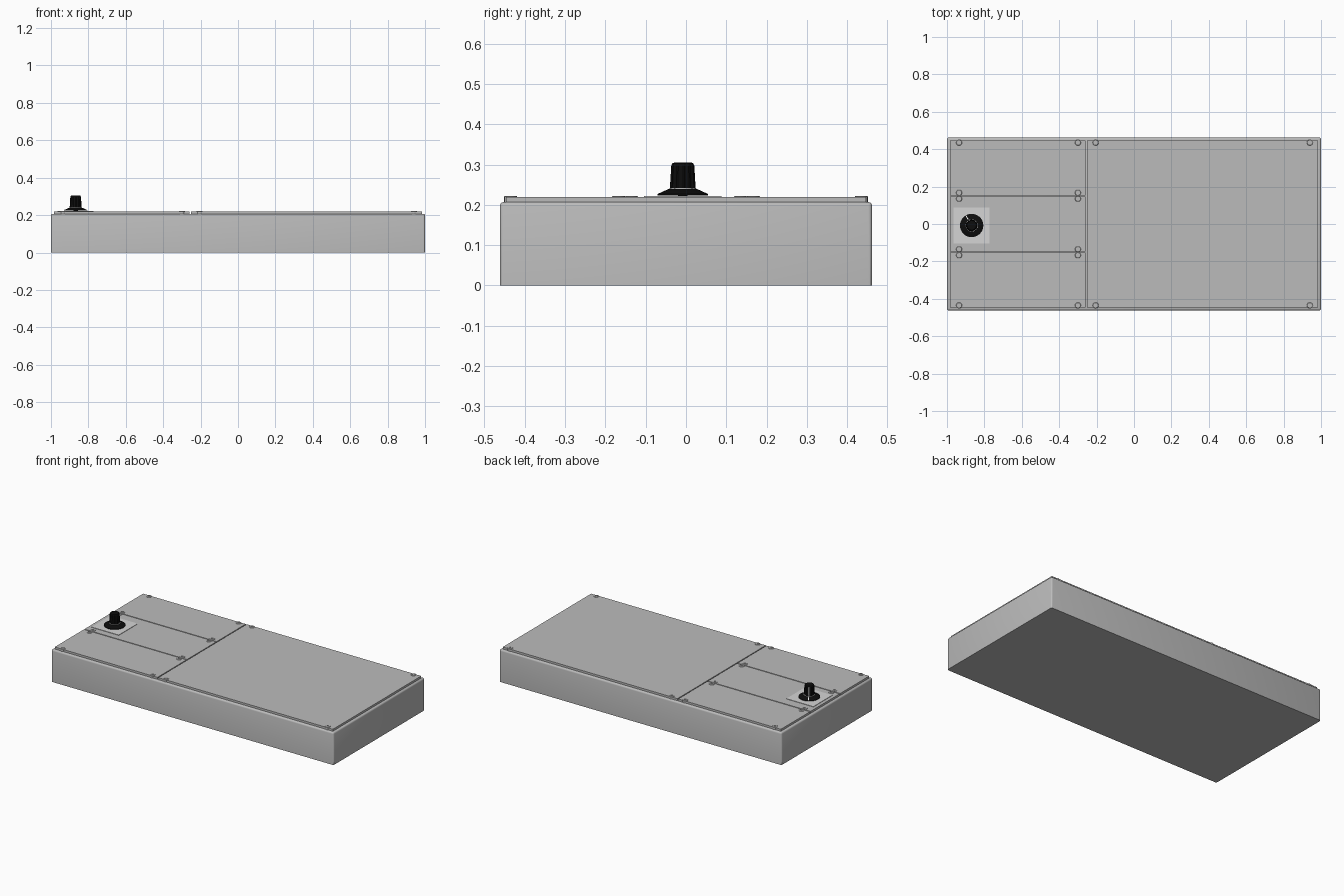
import bpy, bmesh, math
from mathutils import Matrix, Vector

if "Cube" in bpy.data.objects:
    bpy.data.objects.remove(bpy.data.objects["Cube"])


def material(name, v):
    m = bpy.data.materials.new(name)
    m.diffuse_color = (v, v, v, 1)
    m.use_nodes = True
    m.node_tree.nodes["Principled BSDF"].inputs["Base Color"].default_value = m.diffuse_color
    return m


GREY = material("casing grey", 0.50)
PALE = material("pale dial plate", 0.66)
BLACK = material("knob black", 0.004)
WHITE = material("marker white", 0.85)


def finish(bm, name, mat, smooth=False):
    bmesh.ops.recalc_face_normals(bm, faces=bm.faces)
    me = bpy.data.meshes.new(name)
    bm.to_mesh(me)
    bm.free()
    ob = bpy.data.objects.new(name, me)
    bpy.context.collection.objects.link(ob)
    me.materials.append(mat)
    if smooth:
        bpy.ops.object.select_all(action='DESELECT')
        bpy.context.view_layer.objects.active = ob
        ob.select_set(True)
        bpy.ops.object.shade_smooth_by_angle(angle=math.radians(30))
    return ob


def box(name, mat, x0, x1, y0, y1, z0, z1, bevel=0.0, segments=1, smooth=False):
    bm = bmesh.new()
    bmesh.ops.create_cube(bm, size=1, matrix=Matrix.Translation(
        ((x0 + x1) / 2, (y0 + y1) / 2, (z0 + z1) / 2))
        @ Matrix.Diagonal((x1 - x0, y1 - y0, z1 - z0, 1)))
    if bevel:
        # round everything except the bottom rim
        zmid = (z0 + z1) / 2
        edges = [e for e in bm.edges if any(v.co.z > zmid for v in e.verts)]
        bmesh.ops.bevel(bm, geom=edges, offset=bevel, segments=segments,
                        profile=0.5, affect='EDGES')
    return finish(bm, name, mat, smooth)


def lathe(name, mat, profile, x, y, sides, flute=0.0):
    """Stack of (radius, z) rings; flute pulls alternate pairs of vertices inward."""
    bm = bmesh.new()
    rings = []
    for r, z in profile:
        ring = []
        for i in range(sides):
            a = 2 * math.pi * i / sides
            rr = r * (1 - (flute if i % 4 >= 2 else 0))
            ring.append(bm.verts.new((x + rr * math.cos(a), y + rr * math.sin(a), z)))
        rings.append(ring)
    for lo, hi in zip(rings, rings[1:]):
        for i in range(sides):
            j = (i + 1) % sides
            bm.faces.new((lo[i], lo[j], hi[j], hi[i]))
    bm.faces.new(rings[0][::-1])
    bm.faces.new(rings[-1])
    return finish(bm, name, mat, flute == 0)


# Main casing
box("casing", GREY, -1, 1, -0.462, 0.462, 0, 0.207, 0.01, 3, True)

# Lids, separated by narrow seams
GAP, LX, LY, SPLIT_X, SPLIT_Y = 0.003, 0.985, 0.447, -0.255, 0.15
LID_TOP = 0.22
lids = {
    "main_lid": (SPLIT_X + GAP, LX, -LY, LY),
    "front_small_lid": (-LX, SPLIT_X - GAP, -LY, -SPLIT_Y - GAP),
    "middle_small_lid": (-LX, SPLIT_X - GAP, -SPLIT_Y + GAP, SPLIT_Y - GAP),
    "back_small_lid": (-LX, SPLIT_X - GAP, SPLIT_Y + GAP, LY),
}
for name, (x0, x1, y0, y1) in lids.items():
    box(name, GREY, x0, x1, y0, y1, 0.202, LID_TOP)

# Lid screws with a sunken socket
spots = [(x, y) for x in (-0.935, -0.3) for y in (0.435, 0.167, 0.135)]
spots += [(x, 0.435) for x in (-0.205, 0.94)]
SCREW = [(0.016, 0.206), (0.016, 0.2205), (0.014, 0.2225),
         (0.0085, 0.2225), (0.0085, 0.2195)]
for n, (x, y) in enumerate(spots):
    for side, s in (("back", 1), ("front", -1)):
        lathe(f"screw_{side}_{n + 1}", GREY, SCREW, x, s * y, 16)

# Dial plate and control knob
KX, KY = -0.868, -0.008
box("dial_plate", PALE, KX - 0.096, KX + 0.096, KY - 0.096, KY + 0.096, 0.2195, 0.2225)
lathe("knob_skirt", BLACK, [(0.0625, 0.2235), (0.0625, 0.227), (0.036, 0.239)], KX, KY, 32)
lathe("knob_shaft", BLACK, [(0.012, 0.218), (0.012, 0.225)], KX, KY, 16)
lathe("knob_ring", WHITE, [(0.033, 0.2375), (0.033, 0.2415)], KX, KY, 32)
lathe("knob_grip", BLACK, [(0.032, 0.2415), (0.0285, 0.298), (0.026, 0.303), (0.021, 0.305)],
      KX, KY, 48, 0.07)


# Pointer line running over the skirt and up the grip
def pointer(name, r0, z0, r1, z1):
    a = math.radians(120)
    out, side = Vector((math.cos(a), math.sin(a), 0)), Vector((-math.sin(a), math.cos(a), 0))
    slope = out * (r1 - r0) + Vector((0, 0, z1 - z0))
    lift = side.cross(slope).normalized() * 0.0015
    if lift.dot(out) < 0:
        lift = -lift
    c = Vector((KX, KY, 0))
    bm = bmesh.new()
    for k in (-1, 1):
        for r, z in ((r0, z0), (r1, z1)):
            for s in (-1, 1):
                bm.verts.new(c + out * r + Vector((0, 0, z)) + side * s * 0.0025 + lift * k)
    bmesh.ops.convex_hull(bm, input=bm.verts)
    finish(bm, name, WHITE)


pointer("skirt_pointer", 0.0610, 0.2277, 0.036, 0.239)
pointer("grip_pointer", 0.0318, 0.2420, 0.0285, 0.298)
